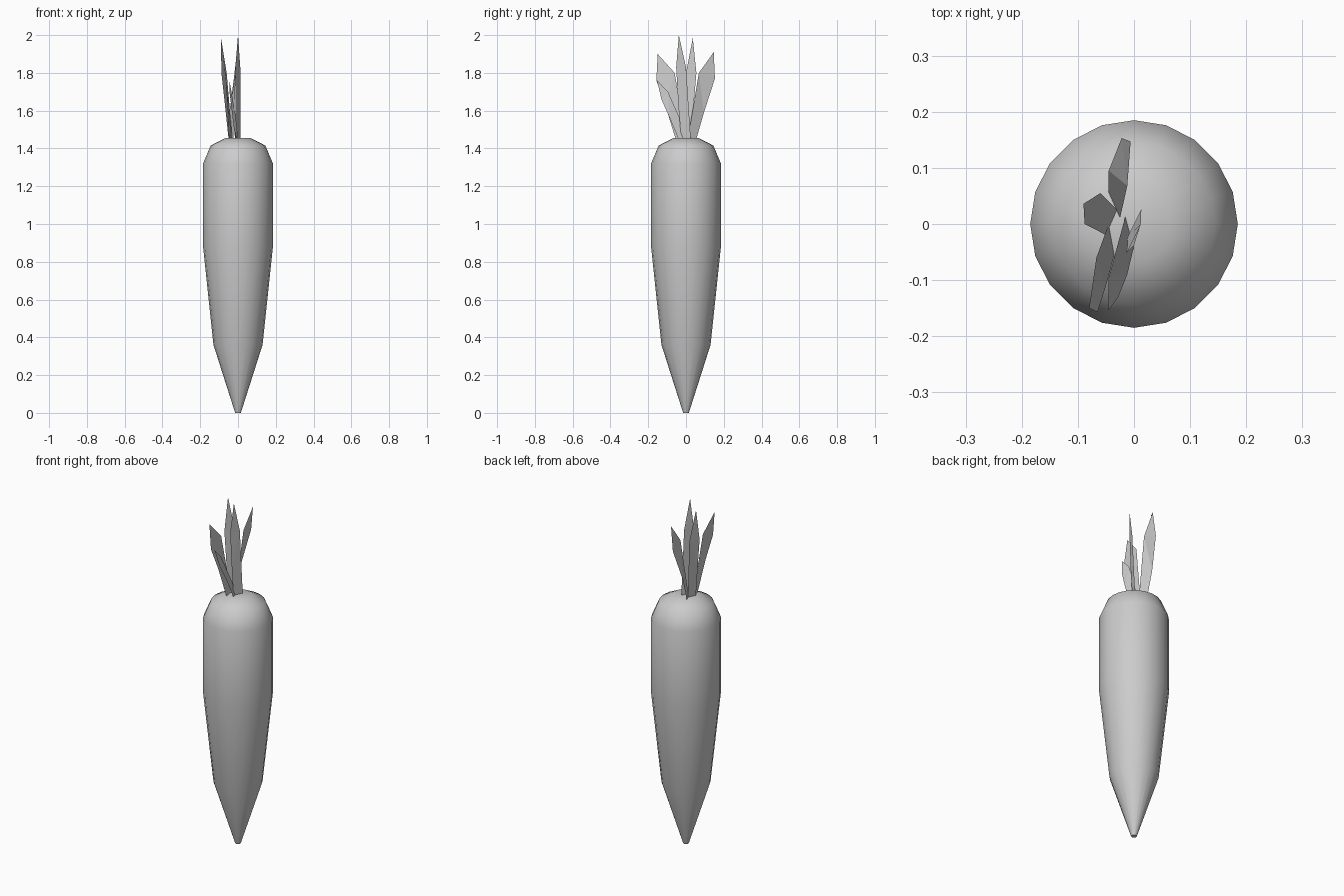
import bpy, bmesh, math

if "Cube" in bpy.data.objects:
    bpy.data.objects.remove(bpy.data.objects["Cube"])

def make_object(name, bm):
    mesh = bpy.data.meshes.new(name)
    bm.to_mesh(mesh)
    bm.free()
    obj = bpy.data.objects.new(name, mesh)
    bpy.context.collection.objects.link(obj)
    return obj

def lathe(name, profile, sides):
    bm = bmesh.new()
    rings = [[bm.verts.new((r * math.cos(2 * math.pi * i / sides),
                            r * math.sin(2 * math.pi * i / sides), z))
              for i in range(sides)] for r, z in profile]
    for a, b in zip(rings, rings[1:]):
        for i in range(sides):
            j = (i + 1) % sides
            bm.faces.new((a[i], a[j], b[j], b[i]))
    bm.faces.new(rings[0][::-1])
    bm.faces.new(rings[-1])
    for f in bm.faces:
        f.smooth = True
    return make_object(name, bm)

def leaf(name, outline):
    # outline: outer base, outer middle, outer shoulder, tip, inner shoulder, inner base
    bm = bmesh.new()
    b0, m0, w0, tip, w1, b1 = [bm.verts.new(p) for p in outline]
    bm.faces.new((b0, m0, w1, b1))
    bm.faces.new((m0, w0, w1))
    bm.faces.new((w0, tip, w1))
    return make_object(name, bm)

# Tapered root with rounded shoulder
root = lathe("carrot_root", [(0.015, 0), (0.13, 0.36), (0.185, 0.88),
                             (0.185, 1.32), (0.145, 1.415), (0.068, 1.455)], 20)
bpy.context.view_layer.objects.active = root
root.select_set(True)
bpy.ops.object.shade_smooth_by_angle(angle=math.radians(50))

# Flat leaves, each leaning its own way
leaves = {
    "leaf_front": [(-.035, -.055, 1.45), (-.05, -.11, 1.63), (-.065, -.157, 1.76),
                   (-.08, -.15, 1.90), (-.067, -.06, 1.80), (-.045, 0, 1.45)],
    "leaf_back": [(-.045, .055, 1.45), (-.045, .095, 1.59), (-.022, .153, 1.77),
                  (-.006, .147, 1.91), (-.012, .068, 1.80), (-.025, .01, 1.45)],
    "leaf_tall_left": [(-.05, -.02, 1.45), (-.068, -.01, 1.62), (-.088, 0, 1.80),
                       (-.09, .036, 1.985), (-.06, .055, 1.80), (-.03, .025, 1.45)],
    "leaf_tall_right": [(-.012, -.025, 1.45), (-.012, -.04, 1.62), (-.014, -.052, 1.83),
                        (0, -.038, 2.0), (.012, 0, 1.83), (.013, .025, 1.45)],
    "leaf_short": [(0, -.04, 1.45), (-.012, -.09, 1.57), (-.028, -.13, 1.66),
                   (-.045, -.153, 1.76), (-.045, -.095, 1.70), (-.015, .015, 1.45)],
}
for name, outline in leaves.items():
    leaf(name, outline)
